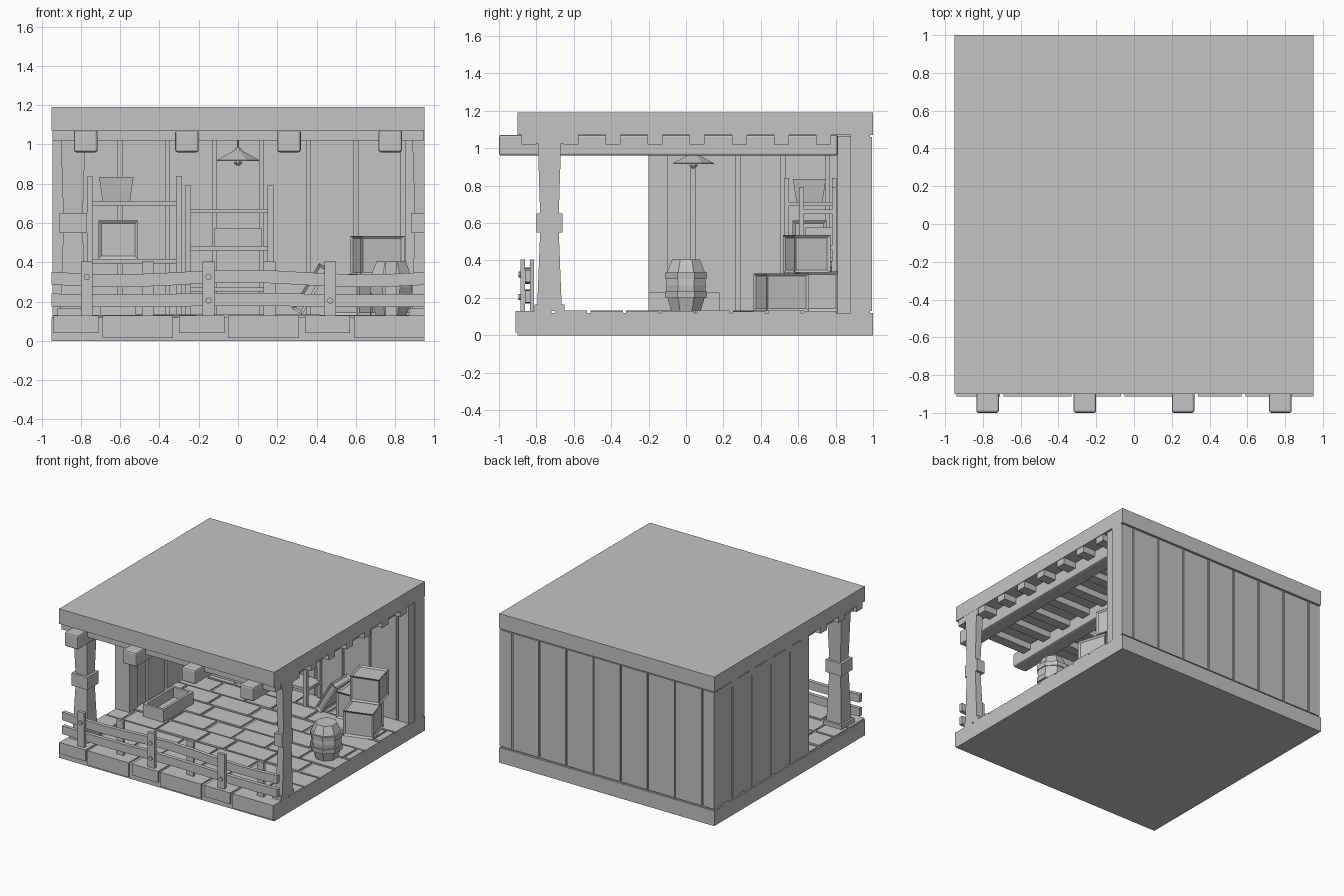
import bpy, bmesh, random
from math import radians, sin, pi
from mathutils import Matrix, Euler

random.seed(4)
if "Cube" in bpy.data.objects:
    bpy.data.objects.remove(bpy.data.objects["Cube"])

grey = bpy.data.materials.new("plain_grey")
grey.use_nodes = True
tone = (0.55, 0.55, 0.55, 1)
grey.diffuse_color = tone
grey.node_tree.nodes["Principled BSDF"].inputs["Base Color"].default_value = tone


def finish(name, bm):
    bmesh.ops.recalc_face_normals(bm, faces=bm.faces)
    mesh = bpy.data.meshes.new(name)
    bm.to_mesh(mesh)
    bm.free()
    mesh.materials.append(grey)
    ob = bpy.data.objects.new(name, mesh)
    bpy.context.collection.objects.link(ob)
    return ob


def add_box(bm, x0, x1, y0, y1, z0, z1):
    size = Matrix.Diagonal((x1 - x0, y1 - y0, z1 - z0, 1))
    mid = Matrix.Translation(((x0 + x1) / 2, (y0 + y1) / 2, (z0 + z1) / 2))
    return bmesh.ops.create_cube(bm, size=1, matrix=mid @ size)["verts"]


def boxes(name, spans):
    bm = bmesh.new()
    for s in spans:
        add_box(bm, *s)
    return finish(name, bm)


def lathe(name, loc, rings, sides, square=False):
    """Stack of (z, radius) rings joined into a closed solid."""
    bm = bmesh.new()
    loops = []
    for z, r in rings:
        m = Matrix.Translation((loc[0], loc[1], z)) @ Matrix.Rotation(pi / sides, 4, "Z")
        rad = r * 2 ** 0.5 if square else r
        loops.append(bmesh.ops.create_circle(bm, segments=sides, radius=rad, matrix=m)["verts"])
    for a, b in zip(loops, loops[1:]):
        for i in range(sides):
            j = (i + 1) % sides
            bm.faces.new((a[i], a[j], b[j], b[i]))
    bm.faces.new(loops[0])
    bm.faces.new(loops[-1])
    return finish(name, bm)


def crate(name, loc, size, rot):
    """Box with recessed panels."""
    bm = bmesh.new()
    m = Matrix.Translation(loc) @ Euler([radians(a) for a in rot]).to_matrix().to_4x4()
    bmesh.ops.create_cube(bm, size=1, matrix=m @ Matrix.Diagonal((*size, 1)))
    bmesh.ops.recalc_face_normals(bm, faces=bm.faces)
    bmesh.ops.inset_individual(bm, faces=bm.faces[:], thickness=0.02, depth=-0.01)
    return finish(name, bm)


# Floor slab and roof slab
boxes("floor_slab", [(-0.95, 0.95, -0.9, 1, 0, 0.12)])
boxes("roof_slab", [(-0.95, 0.95, -0.9, 1, 1.07, 1.19)])

# Front edge stones, long and short in turn
stones = []
for i in range(3):
    x = -0.94 + 0.64 * i
    stones.append((x, x + 0.23, -0.912, -0.72, 0.04, 0.13))
    stones.append((x + 0.25, x + 0.61, -0.912, -0.72, 0.015, 0.13))
boxes("edge_stones", stones)

# Paving in staggered rows
paving = []
for row in range(8):
    y = -0.70 + row * 0.19
    x = -0.95 - random.uniform(0, 0.2)
    while x < 0.93:
        w = random.choice((0.24, 0.3, 0.36))
        a, b = max(x, -0.94), min(x + w - 0.02, 0.95)
        if b - a > 0.03:
            paving.append((a, b, y, y + 0.172, 0.11, random.uniform(0.126, 0.134)))
        x += w
boxes("paving", paving)

# Walls: solid core with planks on both faces
boxes("back_wall", [(-0.94, 0.95, 0.88, 0.985, 0.12, 1.07)])
boxes("left_wall", [(-0.935, -0.88, -0.2, 0.98, 0.12, 1.07)])
edges = [0.95] + [0.84 - 0.24 * k for k in range(8)] + [-0.95]
outer, inner = [], []
for hi, lo in zip(edges, edges[1:]):
    outer.append((lo + 0.006, hi - 0.006 * (hi < 0.9), 0.98, 0.995, 0.13, 1.06))
    inner.append((max(lo, -0.88) + 0.01, hi - 0.01, 0.81, 0.885, 0.12, 1.065))
boxes("back_planks_outside", outer)
boxes("back_planks_inside", inner)
outer, inner = [], []
for k in range(5):
    y = -0.2 + 0.24 * k
    outer.append((-0.945, -0.93, y + 0.006 * (k > 0), y + 0.234, 0.13, 1.06))
    inner.append((-0.885, -0.83, y + 0.008 * (k > 0), y + 0.225, 0.12, 1.065))
boxes("left_planks_outside", outer)
boxes("left_planks_inside", inner)
boxes("left_wall_end", [(-0.945, -0.82, -0.2, -0.1, 0.12, 1.07)])

# Ceiling beams and cross joists
beams = boxes("ceiling_beams", [(x - 0.06, x + 0.06, -1, 0.81, 0.96, 1.072)
                                for x in (-0.775, -0.26, 0.26, 0.775)])
bev = beams.modifiers.new("soft_edges", "BEVEL")
bev.width, bev.segments = 0.012, 2
boxes("cross_joists", [(-0.945, 0.945, y - 0.04, y + 0.04, 1.02, 1.072)
                       for y in [-0.84 + 0.225 * k for k in range(8)]])

# Corner posts; the one on the open side is cut flush
shape = [(0.13, 0.08), (0.165, 0.08), (0.165, 0.065), (0.55, 0.05), (0.55, 0.07), (0.65, 0.07),
         (0.65, 0.05), (1.025, 0.062), (1.025, 0.082), (1.072, 0.082)]
lathe("left_post", (-0.84, -0.73), shape, 4, True)
right_post = lathe("right_post", (0.95, -0.73), shape, 4, True)
bm = bmesh.new()
bm.from_mesh(right_post.data)
bmesh.ops.bisect_plane(bm, geom=bm.verts[:] + bm.edges[:] + bm.faces[:], plane_co=(0.949, 0, 0),
                       plane_no=(1, 0, 0), clear_outer=True)
bmesh.ops.holes_fill(bm, edges=[e for e in bm.edges if e.is_boundary])
bm.to_mesh(right_post.data)
bm.free()


# Fence rails, uneven along their length
def rail(name, z0, z1, wave):
    bm = bmesh.new()
    add_box(bm, -0.95, 0.95, -0.862, -0.832, z0, z1)
    along = [e for e in bm.edges if abs(e.verts[0].co.x - e.verts[1].co.x) > 1]
    bmesh.ops.subdivide_edges(bm, edges=along, cuts=9, use_grid_fill=True)
    for v in bm.verts:
        v.co.z += wave * sin(v.co.x * 5 + 1.5)
    finish(name, bm)


rail("upper_rail", 0.285, 0.35, 0.012)
rail("lower_rail", 0.175, 0.24, 0.004)

# Fence pickets in front of and behind the rails
boxes("front_pickets", [(x - 0.03, x + 0.03, -0.885, -0.86, 0.13, 0.405) for x in (-0.77, -0.15, 0.47)])
boxes("rear_pickets", [(x - 0.03, x + 0.03, -0.834, -0.812, 0.13, 0.405) for x in (-0.46, 0.16, 0.78)])
bm = bmesh.new()
for x, z in ((-0.77, 0.325), (-0.15, 0.325), (-0.15, 0.205), (0.47, 0.205)):
    m = Matrix.Translation((x, -0.888, z)) @ Matrix.Rotation(pi / 2, 4, "X")
    bmesh.ops.create_cone(bm, cap_ends=True, segments=8, radius1=0.016, radius2=0.016, depth=0.015, matrix=m)
finish("fence_bolts", bm)

# Hanging lamp
lathe("lamp_shade", (0, 0.04), [(0.915, 0.118), (0.92, 0.118), (0.97, 0.02), (0.985, 0.012)], 8)
lathe("lamp_bulb", (0, 0.04), [(0.893, 0.01), (0.905, 0.022), (0.92, 0.022)], 8)
lathe("lamp_cord", (0, 0.04), [(0.98, 0.005), (1.07, 0.005)], 6)

# Barrel with hoops
lathe("barrel", (0.78, 0), [(0.13, 0.085), (0.2, 0.108), (0.27, 0.115), (0.34, 0.108), (0.405, 0.08)], 8)
for i, z in enumerate((0.2, 0.3)):
    lathe("barrel_hoop_%d" % (i + 1), (0.78, 0), [(z, 0.119), (z + 0.035, 0.122)], 8)

# Stacked crates and a leaning panel
crate("front_crate", (0.75, 0.51, 0.23), (0.23, 0.24, 0.2), (0, 0, 17))
crate("rear_crate", (0.56, 0.7, 0.235), (0.22, 0.22, 0.21), (0, 0, 4))
crate("top_crate", (0.71, 0.645, 0.435), (0.23, 0.2, 0.2), (0, 0, 15))
crate("leaning_panel", (0.37, 0.68, 0.265), (0.06, 0.2, 0.27), (0, 31, 0))

# Open trough on the floor
boxes("trough", [(-0.7, -0.52, -0.2, 0.18, 0.13, 0.15),
                 (-0.7, -0.68, -0.2, 0.18, 0.13, 0.23), (-0.54, -0.52, -0.2, 0.18, 0.13, 0.23),
                 (-0.68, -0.54, -0.2, -0.18, 0.13, 0.23), (-0.68, -0.54, 0.16, 0.18, 0.13, 0.23)])


# Shelf units against the back wall
def shelf_unit(name, x0, x1, y0, top, levels):
    parts = [(x - 0.015, x + 0.015, y, y + 0.025, 0.12, top)
             for x in (x0 + 0.015, x1 - 0.015) for y in (y0, 0.78)]
    parts += [(x0, x1, y0 + 0.01, 0.8, z, z + 0.022) for z in levels]
    boxes(name, parts)


shelf_unit("tall_shelf", -0.77, -0.285, 0.525, 0.84, (0.2, 0.395, 0.69))
shelf_unit("low_shelf", -0.27, 0.18, 0.605, 0.79, (0.25, 0.46, 0.65))
lathe("bucket", (-0.62, 0.66), [(0.712, 0.07), (0.835, 0.088), (0.835, 0.075), (0.73, 0.06)], 4, True)
crate("shelf_box", (-0.61, 0.66, 0.515), (0.2, 0.18, 0.195), (0, 0, 0))
boxes("storage_box", [(-0.12, 0.12, 0.64, 0.78, 0.482, 0.575)])
